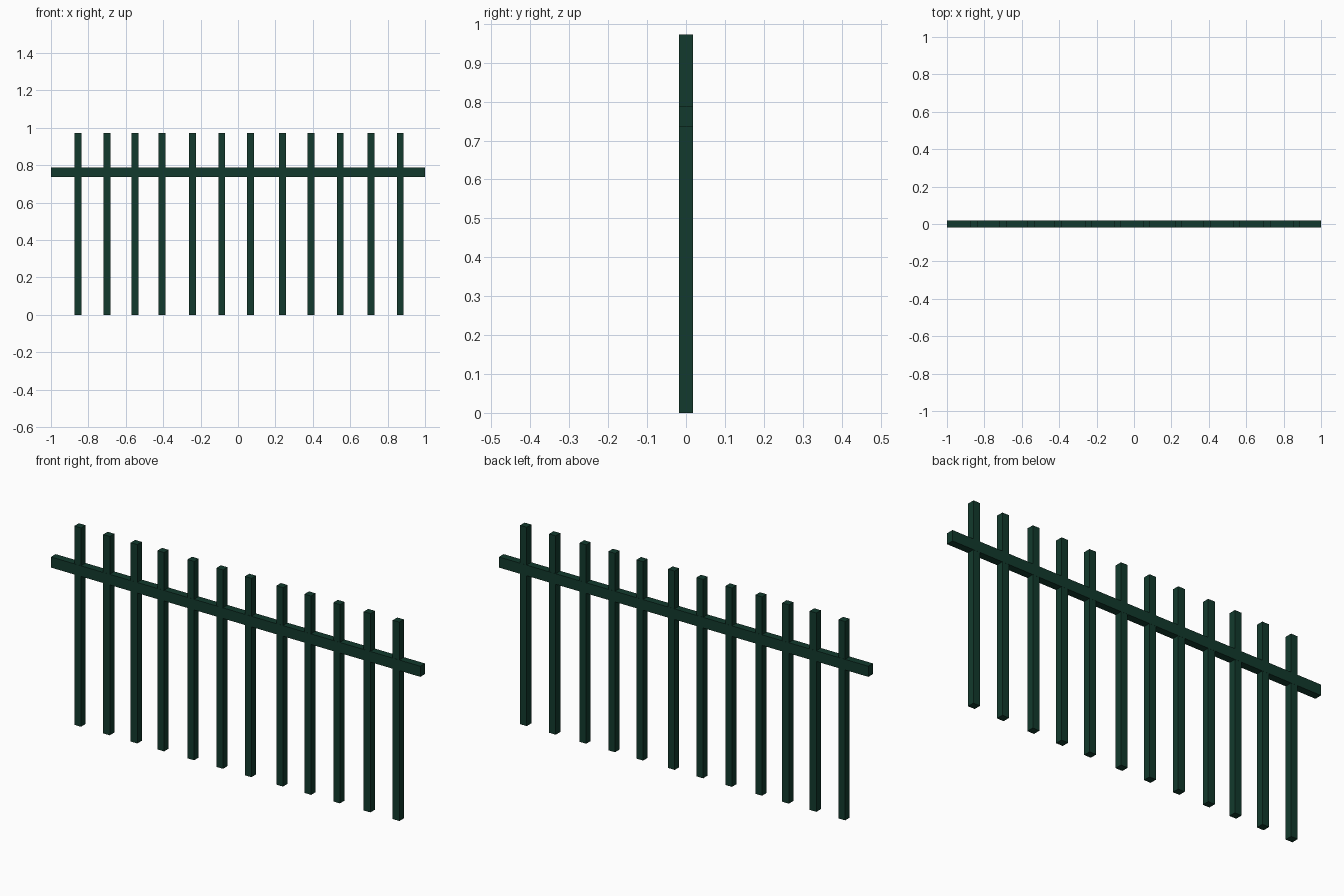
import bpy

if "Cube" in bpy.data.objects:
    bpy.data.objects.remove(bpy.data.objects["Cube"])

# Dark green paint
paint = bpy.data.materials.new("dark_green_paint")
paint.diffuse_color = (0.006, 0.042, 0.026, 1)
paint.use_nodes = True
paint.node_tree.nodes["Principled BSDF"].inputs["Base Color"].default_value = paint.diffuse_color


def box(name, x, z0, z1, width, depth):
    bpy.ops.mesh.primitive_cube_add(size=1, location=(x, 0, (z0 + z1) / 2))
    ob = bpy.context.object
    ob.name = name
    ob.scale = (width, depth, z1 - z0)
    bpy.ops.object.transform_apply(location=False, rotation=False, scale=True)
    ob.data.materials.append(paint)


# Horizontal rail
box("rail", 0, 0.736, 0.788, 2.0, 0.036)

# Slightly unevenly spaced vertical pickets
picket_x = [-0.856, -0.70, -0.551, -0.406, -0.243, -0.087,
            0.067, 0.238, 0.39, 0.546, 0.711, 0.868]
for i, x in enumerate(picket_x, 1):
    box(f"picket_{i:02d}", x, 0, 0.973, 0.036, 0.035)
